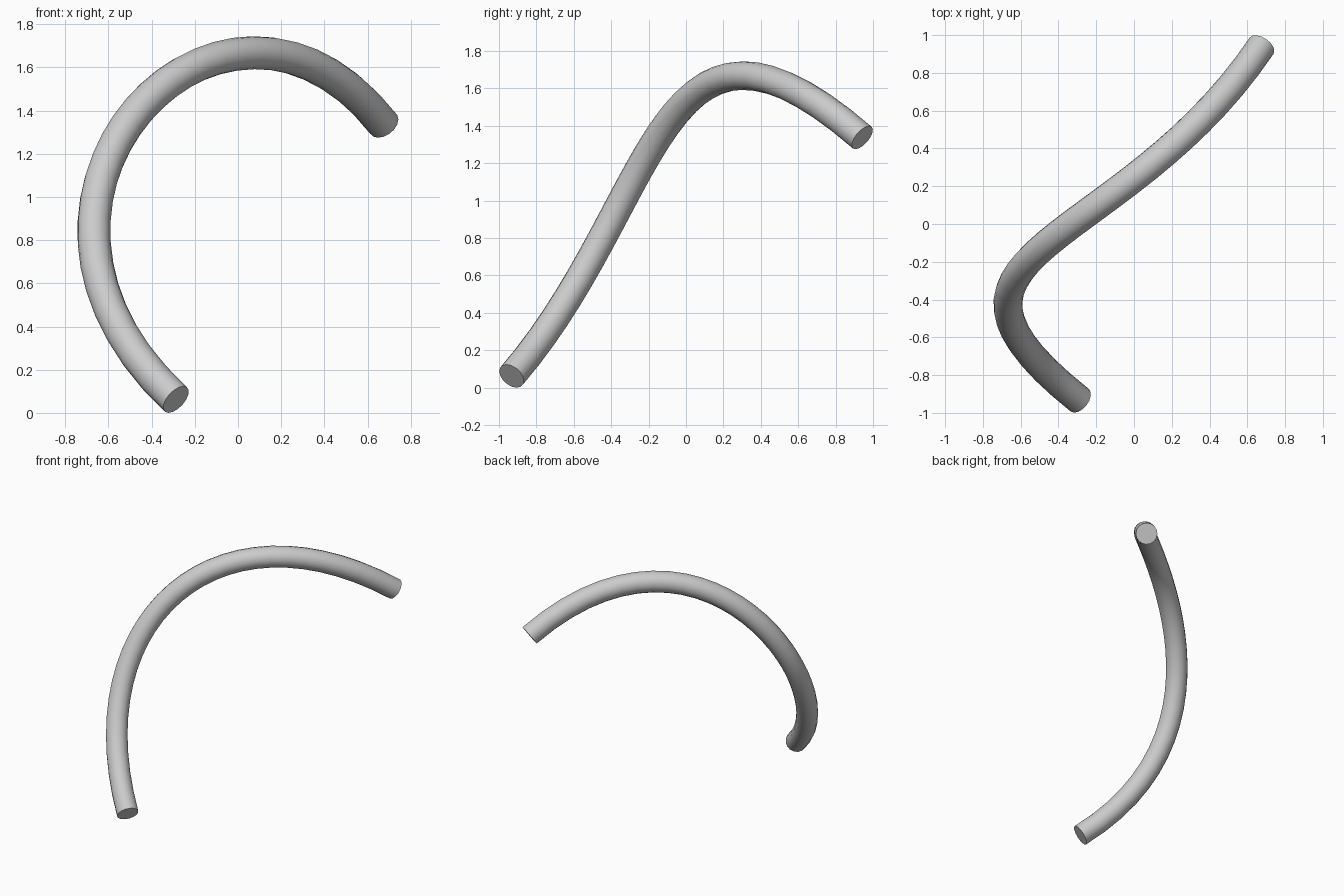
import bpy
import math

if "Cube" in bpy.data.objects:
    bpy.data.objects.remove(bpy.data.objects["Cube"])

# Centre line of the bent tube: one cubic Bezier segment
START, START_HANDLE = (-0.285, -0.937, 0.068), (-1.293, -0.135, 1.0)
END_HANDLE, END = (-0.06, -0.155, 2.29), (0.677, 0.938, 1.343)

curve = bpy.data.curves.new("bent_tube", 'CURVE')
curve.dimensions = '3D'
curve.resolution_u = 28
curve.bevel_depth = 0.0765
curve.bevel_resolution = 6
curve.use_fill_caps = True

spline = curve.splines.new('BEZIER')
spline.bezier_points.add(1)
a, b = spline.bezier_points
for p in (a, b):
    p.handle_left_type = p.handle_right_type = 'FREE'
a.co, a.handle_right = START, START_HANDLE
a.handle_left = [2 * c - h for c, h in zip(START, START_HANDLE)]
b.co, b.handle_left = END, END_HANDLE
b.handle_right = [2 * c - h for c, h in zip(END, END_HANDLE)]

tube = bpy.data.objects.new("bent_tube", curve)
bpy.context.collection.objects.link(tube)

# Turn into a mesh, smooth sides with crisp end caps
bpy.context.view_layer.objects.active = tube
tube.select_set(True)
bpy.ops.object.convert(target='MESH')
tube = bpy.context.object

# Weld the end caps to the sides
import bmesh
bm = bmesh.new()
bm.from_mesh(tube.data)
bmesh.ops.remove_doubles(bm, verts=bm.verts, dist=0.0005)
bmesh.ops.recalc_face_normals(bm, faces=bm.faces)
bm.to_mesh(tube.data)
bm.free()
bpy.ops.object.shade_smooth_by_angle(angle=math.radians(40))

# Centre on x and y, stand on z = 0
xs, ys, zs = zip(*(v.co for v in tube.data.vertices))
shift = (-(min(xs) + max(xs)) / 2, -(min(ys) + max(ys)) / 2, -min(zs))
for v in tube.data.vertices:
    v.co = [c + s for c, s in zip(v.co, shift)]
